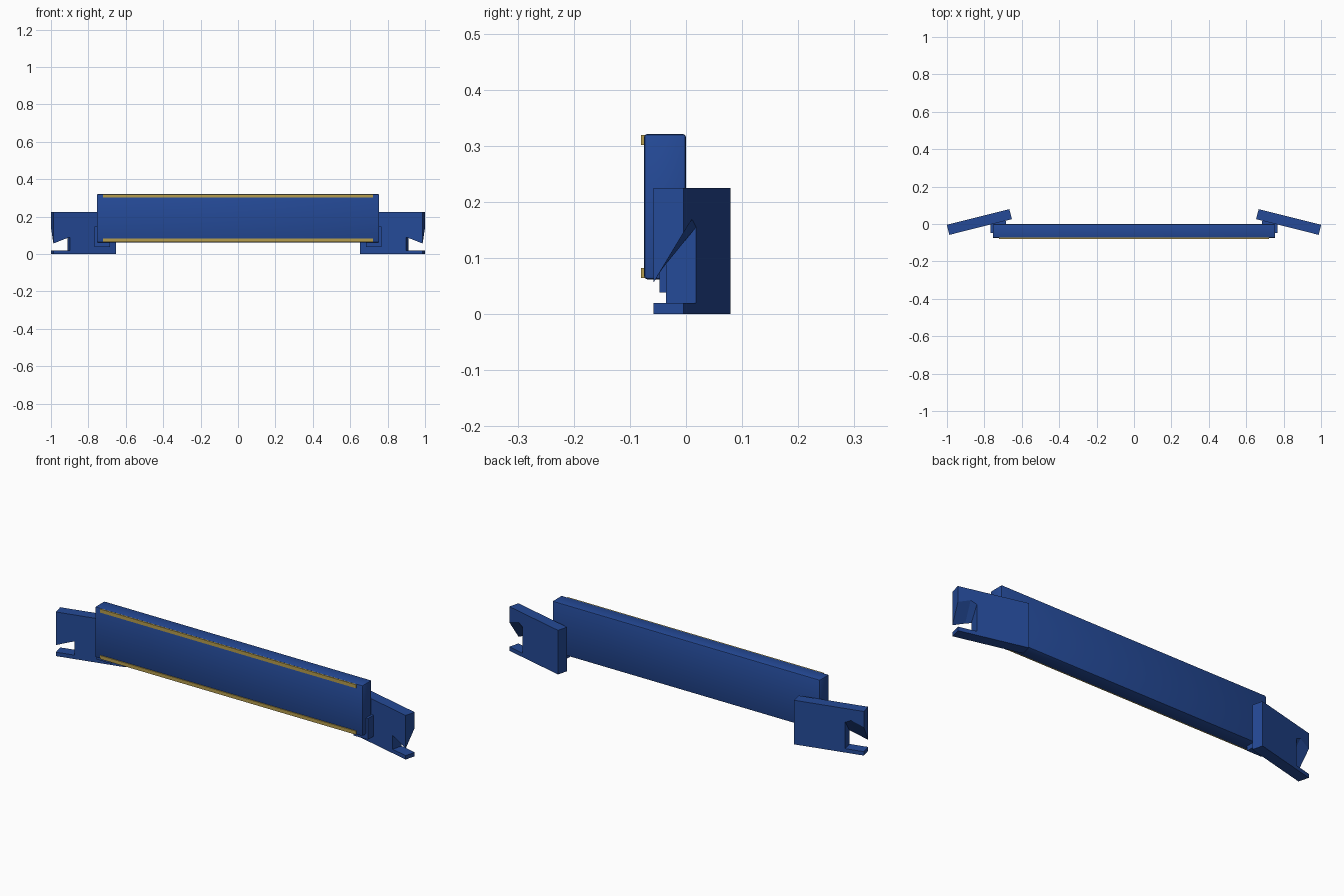
import bpy, bmesh
from mathutils import Vector

if "Cube" in bpy.data.objects:
    bpy.data.objects.remove(bpy.data.objects["Cube"])


def material(name, rgb):
    m = bpy.data.materials.new(name)
    m.diffuse_color = (*rgb, 1)
    m.use_nodes = True
    m.node_tree.nodes["Principled BSDF"].inputs["Base Color"].default_value = m.diffuse_color
    return m


BLUE = material("deep blue", (0.018, 0.068, 0.31))
GOLD = material("gold", (0.47, 0.34, 0.075))


def finish(ob, mat, bevel):
    ob.data.materials.append(mat)
    bpy.context.view_layer.objects.active = ob
    ob.select_set(True)
    if bevel:
        mod = ob.modifiers.new("edge_bevel", 'BEVEL')
        mod.width = bevel
        mod.segments = 2
        mod.limit_method = 'ANGLE'
        bpy.ops.object.modifier_apply(modifier=mod.name)
        bpy.ops.object.shade_smooth_by_angle()
    ob.select_set(False)
    return ob


def box(name, lo, hi, mat, bevel=0.0):
    lo, hi = Vector(lo), Vector(hi)
    bpy.ops.mesh.primitive_cube_add(size=1, location=(lo + hi) / 2)
    ob = bpy.context.object
    ob.name = name
    ob.scale = hi - lo
    bpy.ops.object.transform_apply(location=True, rotation=False, scale=True)
    return finish(ob, mat, bevel)


def end_plate(name, side):
    # Angled plate with a hook notch whose roof climbs towards the back
    front_inner, front_outer = Vector((0.653, 0.026)), Vector((0.987, -0.058))
    along = front_outer - front_inner
    length = along.length
    across = Vector((0.0135, 0.0535))
    notch, peak = length - 0.092, length - 0.062
    front = [(0, 0), (length, 0), (length, 0.02), (notch, 0.02),
             (notch, 0.09), (peak, 0.08), (length, 0.056), (length, 0.225), (0, 0.225)]
    back = list(front)
    back[4:7] = [(notch, 0.155), (peak, 0.169), (length, 0.145)]
    bm = bmesh.new()

    def ring(points, offset):
        verts = []
        for u, z in points:
            p = front_inner + along * (u / length) + offset
            verts.append(bm.verts.new((side * p.x, p.y, z)))
        return verts

    f, b = ring(front, Vector((0, 0))), ring(back, across)
    n = len(f)
    bm.faces.new(f)
    bm.faces.new(b[::-1])
    for i in range(n):
        j = (i + 1) % n
        bm.faces.new((f[j], f[i], b[i], b[j]))
    bmesh.ops.recalc_face_normals(bm, faces=bm.faces)
    me = bpy.data.meshes.new(name)
    bm.to_mesh(me)
    bm.free()
    ob = bpy.data.objects.new(name, me)
    bpy.context.collection.objects.link(ob)
    return finish(ob, BLUE, 0)


# Main beam with trim strips along its front edges
box("beam", (-0.755, -0.075, 0.062), (0.755, 0, 0.321), BLUE, 0.006)
box("upper_trim", (-0.722, -0.08, 0.301), (0.722, -0.072, 0.319), GOLD)
box("lower_trim", (-0.722, -0.08, 0.064), (0.722, -0.072, 0.082), GOLD)

# Mounting blocks and hooked end plates on both ends
for label, s in (("right", 1), ("left", -1)):
    xs = sorted((s * 0.685, s * 0.766))
    box(label + "_mount_block", (xs[0], -0.047, 0.038), (xs[1], 0.015, 0.146), BLUE)
    end_plate(label + "_end_plate", s)
